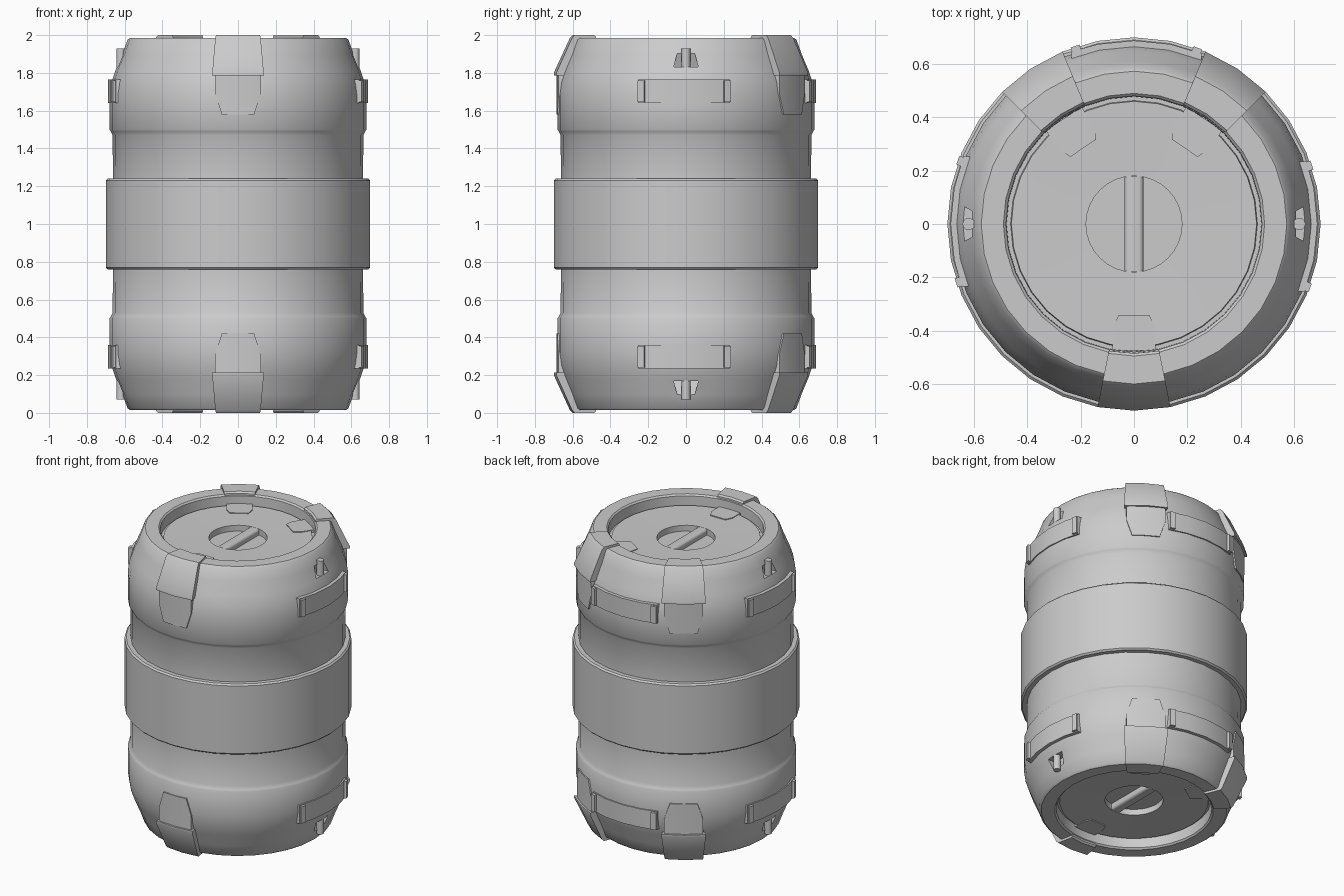
import bpy, bmesh, math
from mathutils import Matrix, Vector

if "Cube" in bpy.data.objects:
    bpy.data.objects.remove(bpy.data.objects["Cube"])

grey = bpy.data.materials.new("plain_grey")
grey.use_nodes = True
grey.diffuse_color = (0.6, 0.6, 0.6, 1)
grey.node_tree.nodes["Principled BSDF"].inputs["Base Color"].default_value = (0.6, 0.6, 0.6, 1)

SEGMENTS = 32
STEP = math.tau / SEGMENTS
CLIP_ANGLES = (-8 * STEP, 5 * STEP, 11 * STEP)
HANDLE_ANGLES = (0, math.pi / 2, math.pi)
PIN_ANGLES = (0, math.pi)
FLIP = Matrix.Translation((0, 0, 2)) @ Matrix.Scale(-1, 4, (0, 0, 1))
SHELL_R = 0.68


def finish(bm, name, angles=(0,), mirrored=True, smooth=True):
    """Repeat a part around the axis and on the bottom, then make the object."""
    base = bm.faces[:]
    for a in angles:
        turn = Matrix.Rotation(a, 4, "Z")
        for m in ((turn, FLIP @ turn) if mirrored else (turn,)):
            copy = bmesh.ops.duplicate(bm, geom=base)["geom"]
            bmesh.ops.transform(bm, matrix=m, verts=[g for g in copy if isinstance(g, bmesh.types.BMVert)])
            if m.determinant() < 0:
                bmesh.ops.reverse_faces(bm, faces=[g for g in copy if isinstance(g, bmesh.types.BMFace)])
    bmesh.ops.delete(bm, geom=base, context="FACES")
    mesh = bpy.data.meshes.new(name)
    bm.to_mesh(mesh)
    bm.free()
    mesh.materials.append(grey)
    obj = bpy.data.objects.new(name, mesh)
    bpy.context.collection.objects.link(obj)
    if smooth:
        shade(obj)
    return obj


def shade(obj):
    bpy.ops.object.select_all(action="DESELECT")
    obj.select_set(True)
    bpy.context.view_layer.objects.active = obj
    bpy.ops.object.shade_smooth_by_angle(angle=math.radians(35))


def revolve(profile, angles, closed=False):
    """Turn an (r, z) profile through the angles; closed gives a capped solid."""
    bm = bmesh.new()
    rings = [[bm.verts.new((r * math.cos(a), r * math.sin(a), z)) for r, z in profile] for a in angles]
    n = len(profile)
    pairs = list(zip(rings, rings[1:])) + ([] if closed else [(rings[-1], rings[0])])
    for a, b in pairs:
        for i in range(n if closed else n - 1):
            j = (i + 1) % n
            bm.faces.new((a[i], a[j], b[j], b[i]))
    if closed:
        bm.faces.new(rings[0])
        bm.faces.new(rings[-1])
    bmesh.ops.remove_doubles(bm, verts=bm.verts, dist=1e-5)
    bmesh.ops.recalc_face_normals(bm, faces=bm.faces)
    return bm


def framed_plate(columns, place, sink, border, recess):
    """Plate from (u, low, high) columns with a raised border and sunken middle."""
    bm = bmesh.new()
    cols = [[bm.verts.new(place(u, v)) for v in (lo, hi)] for u, lo, hi in columns]
    for a, b in zip(cols, cols[1:]):
        bm.faces.new((a[0], b[0], b[1], a[1]))
    bm.normal_update()
    rim = [e for e in bm.edges if e.is_boundary]
    inner = bm.faces[:]
    bmesh.ops.inset_region(bm, faces=inner, thickness=border, depth=0, use_even_offset=True)
    bmesh.ops.inset_region(bm, faces=inner, thickness=0.002, depth=-recess, use_even_offset=True)
    skirt = bmesh.ops.extrude_edge_only(bm, edges=rim)["geom"]
    bmesh.ops.translate(bm, vec=sink, verts=[g for g in skirt if isinstance(g, bmesh.types.BMVert)])
    bmesh.ops.recalc_face_normals(bm, faces=bm.faces)
    return bm


def on_side(height):
    r = SHELL_R + height
    return lambda u, v: Vector((r * math.cos(u / SHELL_R), r * math.sin(u / SHELL_R), v))


# Barrel shell: upper half profile, reflected for the lower half
upper = [(0, 1.875), (0.18, 1.875), (0.18, 1.915), (0.46, 1.92), (0.463, 1.905), (0.478, 1.905),
         (0.48, 1.975), (0.49, 1.985), (0.573, 1.985), (0.585, 1.975), (0.612, 1.90), (0.648, 1.815),
         (0.67, 1.75), (0.68, 1.68), (0.68, 1.50), (0.674, 1.49), (0.664, 1.47), (0.662, 1.24),
         (0.69, 1.24), (0.70, 1.23)]
profile = upper + [(r, 2 - z) for r, z in reversed(upper)]
barrel = finish(revolve(profile, [i * STEP for i in range(SEGMENTS)]), "barrel_shell", mirrored=False, smooth=False)

# Pockets for the pins, cut into both shoulders
bm = bmesh.new()
bmesh.ops.create_cube(bm, size=1, matrix=Matrix.Translation((0.68, 0, 1.91)) @ Matrix.Diagonal((0.2, 0.13, 0.16, 1)))
for v in bm.verts:
    if v.co.z > 1.9:
        v.co.y *= 0.4
        if v.co.x < 0.6:
            v.co.x = 0.64
cutter = finish(bm, "pocket_cutter", PIN_ANGLES, smooth=False)
cutter.hide_render = True
cut = barrel.modifiers.new("pockets", "BOOLEAN")
cut.operation, cut.solver, cut.object = "DIFFERENCE", "EXACT", cutter
bpy.context.view_layer.objects.active = barrel
bpy.ops.object.modifier_apply(modifier=cut.name)
bpy.data.objects.remove(cutter)
shade(barrel)

# Pins standing in the pockets
bm = bmesh.new()
bmesh.ops.create_cone(bm, cap_ends=True, segments=16, radius1=0.023, radius2=0.023, depth=0.11,
                      matrix=Matrix.Translation((0.62, 0, 1.875)))
finish(bm, "shoulder_pins", PIN_ANGLES)

# Turning bar across each lid's round well
bm = bmesh.new()
bmesh.ops.create_cube(bm, size=1, matrix=Matrix.Translation((0, 0, 1.89)) @ Matrix.Diagonal((0.07, 0.355, 0.05, 1)))
top_edges = [e for e in bm.edges if all(v.co.z > 1.9 for v in e.verts) and abs(e.verts[0].co.x - e.verts[1].co.x) < 0.01]
bmesh.ops.bevel(bm, geom=top_edges, offset=0.016, segments=3, affect="EDGES", profile=0.5)
finish(bm, "lid_bars")

# Clips folded over the rims
clip = [(0.48, 1.91), (0.485, 1.99), (0.495, 2.0), (0.60, 2.0), (0.615, 1.985), (0.70, 1.80),
        (0.70, 1.785), (0.66, 1.785), (0.56, 1.96), (0.50, 1.96)]
finish(revolve(clip, (-STEP, 0, STEP), closed=True), "rim_clips", CLIP_ANGLES)

# Latch plates below the clips, and smaller ones on the lids
side_cols = [(-0.12, 1.69, 1.79), (-0.085, 1.58, 1.79), (0, 1.58, 1.79), (0.085, 1.58, 1.79), (0.12, 1.69, 1.79)]
finish(framed_plate(side_cols, on_side(0.014), (-0.05, 0, 0), 0.013, 0.008), "side_latches", CLIP_ANGLES)

lid_cols = [(-0.08, -0.475, -0.39), (-0.058, -0.475, -0.342), (0.058, -0.475, -0.342), (0.08, -0.475, -0.39)]
finish(framed_plate(lid_cols, lambda u, v: Vector((-v, u, 1.932)), (0, 0, -0.03), 0.01, 0.008),
       "lid_latches", CLIP_ANGLES)

# Curved handles with thicker end blocks
handle_cols = [(u, 1.64, 1.765) for u in (-0.255, -0.134, 0, 0.134, 0.235)]
finish(framed_plate(handle_cols, on_side(0.02), (-0.06, 0, 0), 0.01, 0.012), "handles", HANDLE_ANGLES)
block = [(0.64, 1.645), (0.703, 1.645), (0.703, 1.76), (0.64, 1.76)]
for side, start in (("first", -0.373), ("second", 0.295)):
    finish(revolve(block, (start, start + 0.05), closed=True), side + "_handle_ends", HANDLE_ANGLES)
